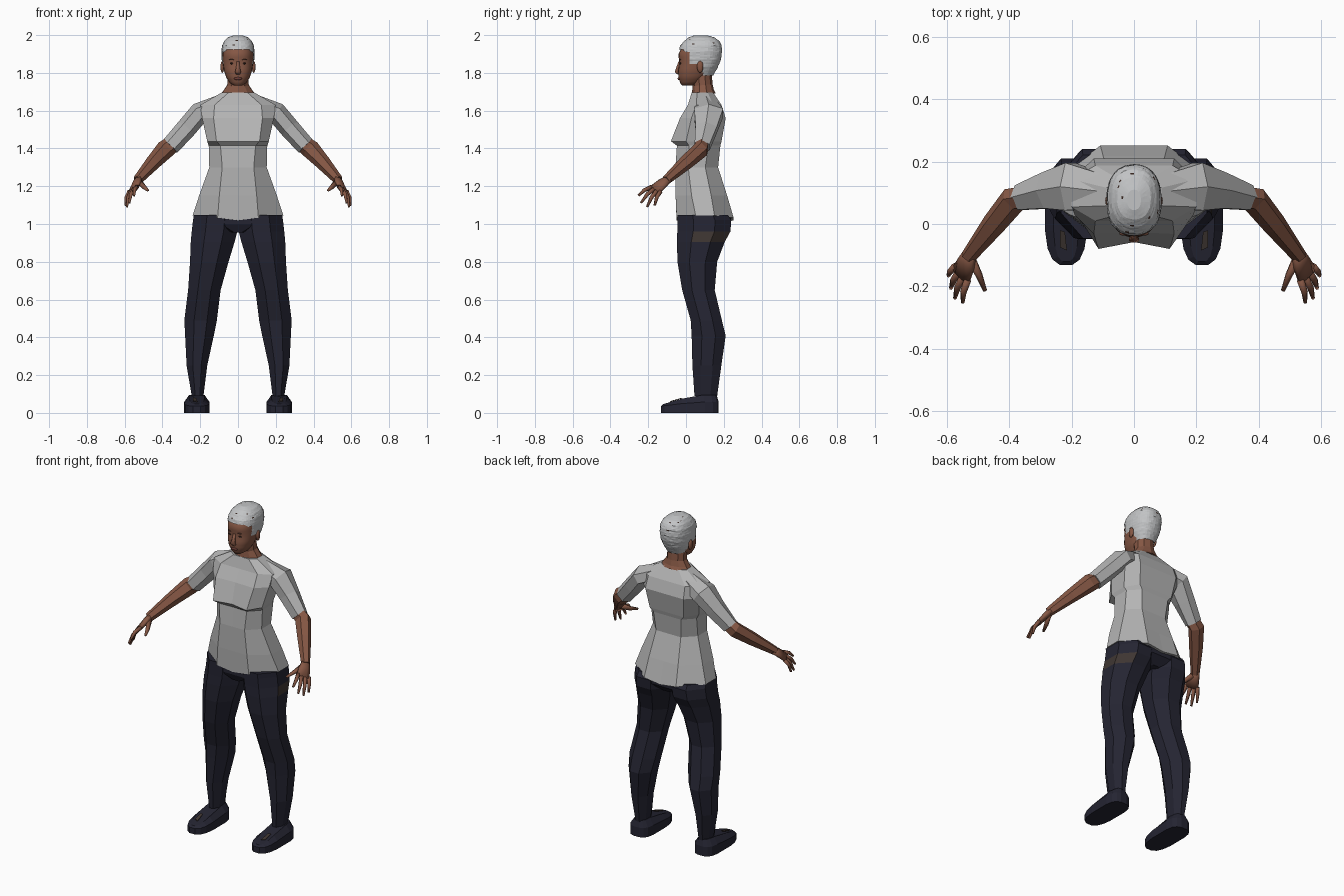
import bpy, bmesh, math, random
from mathutils import Vector

if "Cube" in bpy.data.objects:
    bpy.data.objects.remove(bpy.data.objects["Cube"])

random.seed(3)


def material(name, rgb):
    m = bpy.data.materials.new(name)
    m.diffuse_color = (*rgb, 1)
    m.use_nodes = True
    m.node_tree.nodes["Principled BSDF"].inputs["Base Color"].default_value = m.diffuse_color
    return m


SHIRT = material("shirt_grey", (0.46, 0.46, 0.46))
HAIR = material("hair_grey", (0.54, 0.55, 0.56))
SKIN = material("skin_brown", (0.235, 0.095, 0.058))
NAVY = material("trouser_navy", (0.018, 0.018, 0.032))
DARK = material("dark_brown", (0.035, 0.017, 0.012))
LIP = material("lip_brown", (0.16, 0.05, 0.04))
BROW = material("brow_brown", (0.1, 0.042, 0.028))
PATCH = material("patch_brown", (0.05, 0.037, 0.032))


def loft(name, rings, mats, smooth=False, mirror=False, rule=None, drop=None):
    """Skin a list of equal-length point rings and cap both ends."""
    bm = bmesh.new()
    rows = [[bm.verts.new(p) for p in r] for r in rings]
    n = len(rows[0])
    for a, b in zip(rows, rows[1:]):
        for i in range(n):
            bm.faces.new((a[i], a[(i + 1) % n], b[(i + 1) % n], b[i]))
    bm.faces.new(rows[0])
    bm.faces.new(rows[-1])
    bmesh.ops.recalc_face_normals(bm, faces=bm.faces)
    bm.normal_update()
    if drop:
        gone = [f for f in bm.faces if drop(f.calc_center_median())]
        bmesh.ops.delete(bm, geom=gone, context='FACES')
    for f in bm.faces:
        f.smooth = smooth
        if rule and rule(f):
            f.material_index = 1
    me = bpy.data.meshes.new(name)
    bm.to_mesh(me)
    bm.free()
    for m in mats:
        me.materials.append(m)
    ob = bpy.data.objects.new(name, me)
    bpy.context.collection.objects.link(ob)
    if mirror:
        mod = ob.modifiers.new("mirror", 'MIRROR')
        mod.use_mirror_merge = False
    return ob


def section(z, x0, x1, y0, y1, c=0.5, dent=0.0, side=0.5):
    """Chamfered rectangle with centre points front and back."""
    cx, cy, hx, hy = (x0 + x1) / 2, (y0 + y1) / 2, (x1 - x0) / 2, (y1 - y0) / 2
    shape = [(1, -side), (1, side), (c, 1), (0, 1), (-c, 1),
             (-1, side), (-1, -side), (-c, -1), (0, -1), (c, -1)]
    pts = [Vector((cx + a * hx, cy + b * hy, z)) for a, b in shape]
    pts[8].y += dent
    return pts


def tube(name, path, mat, side=(0, 1, 0), n=6, **kw):
    """Path of (point, half width along side, half thickness)."""
    pts = [Vector(p[0]) for p in path]
    rings = []
    for i, (p, (_, a, b)) in enumerate(zip(pts, path)):
        d = (pts[min(i + 1, len(pts) - 1)] - pts[max(i - 1, 0)]).normalized()
        s = Vector(side)
        s = (s - d * s.dot(d)).normalized()
        u = d.cross(s)
        rings.append([p + s * a * math.cos(t) + u * b * math.sin(t)
                      for t in (2 * math.pi * (k + 0.5) / n for k in range(n))])
    return loft(name, rings, [mat], **kw)


def skull(table, steps, n=24, e=0.85, rough=0.0):
    """Rounded rings interpolated from rows of (z, half width, front, back)."""
    rings = []
    for k in range(steps + 1):
        t = k / steps * (len(table) - 1)
        i = min(int(t), len(table) - 2)
        z, w, f, b = (p + (q - p) * (t - i) for p, q in zip(table[i], table[i + 1]))
        ring = []
        for j in range(n):
            a = 2 * math.pi * j / n
            ca, sa = math.cos(a), math.sin(a)
            r = 1 + random.uniform(-rough, rough)
            ring.append(Vector((w * r * math.copysign(abs(ca) ** e, ca),
                                (f + b) / 2 + (b - f) / 2 * r * math.copysign(abs(sa) ** e, sa), z)))
        rings.append(ring)
    return rings


def ball(name, loc, scale, mat, mirror=False):
    table = [(loc[2] + scale[2] * math.sin(a), scale[0] * math.cos(a),
              loc[1] - scale[1] * math.cos(a), loc[1] + scale[1] * math.cos(a))
             for a in (math.radians(d) for d in (-85, -50, -18, 18, 50, 85))]
    rings = skull(table, 5, 10, 1)
    for r in rings:
        for p in r:
            p.x += loc[0]
    return loft(name, rings, [mat], smooth=True, mirror=mirror)


# shirt body: rows of z, half width, front, back, front width, front dent, side depth
shirt_rows = [(1.045, .24, -.05, .252, .45, 0, .33), (1.15, .206, -.055, .218, .48, 0, .38),
              (1.30, .152, -.056, .17, .55, 0, .4), (1.415, .155, -.048, .182, .6, .004, .45),
              (1.438, .163, -.08, .188, .7, .022, .4), (1.56, .19, -.032, .21, .68, .006, .5),
              (1.63, .2, .01, .188, .62, 0, .5), (1.695, .088, .03, .145, .58, 0, .5)]
rings = [section(z, -w, w, f, b, c, d, s) for z, w, f, b, c, d, s in shirt_rows]
for p in rings[0]:
    if abs(p.x) < .2:
        p.z -= .012 if abs(p.x) > .01 else .026
loft("shirt", rings, [SHIRT])

# short sleeves
tube("sleeves", [((.09, .105, 1.635), .06, .05), ((.205, .12, 1.588), .088, .056),
                 ((.275, .107, 1.505), .066, .054), ((.36, .085, 1.41), .046, .05)],
     SHIRT, mirror=True)

# pelvis and legs of the trousers
loft("pelvis", [section(1.05, -.225, .225, -.045, .24, .42, 0, .3),
                section(1.0, -.2, .2, -.044, .235, .45, 0, .3),
                section(.955, -.04, .04, -.02, .19)], [NAVY])
leg_rows = [(1.048, .0, .234, -.046, .222), (1.02, .0, .238, -.046, .24), (.96, .004, .245, -.046, .235),
            (.905, .018, .25, -.048, .205), (.80, .05, .254, -.045, .165),
            (.65, .092, .264, -.02, .152), (.49, .112, .284, .025, .19),
            (.41, .128, .28, .03, .21), (.25, .163, .272, .034, .187), (.09, .183, .245, .045, .165)]
for name, flip, mats in (("right_trouser_leg", 1, [NAVY, PATCH]), ("left_trouser_leg", -1, [NAVY])):
    rings = [section(*r, c=.4, side=.4) for r in leg_rows]
    for r in rings:
        for p in r:
            p.x *= flip
    # worn patch on one hip
    loft(name, rings, mats, rule=lambda f: f.normal.x > .3 and f.normal.y > -.2
         and f.calc_center_median().x > .1 and .91 < f.calc_center_median().z < .95)


# shoes: flat sole rising in a straight wedge from the toe to the instep
def shoe_ring(wide, long, base, rise):
    ring = []
    for i in range(16):
        a = 2 * math.pi * (i + .5) / 16
        ca, sa = math.cos(a), math.sin(a)
        y = .02 + .154 * long * math.copysign(abs(sa) ** (.75 if sa < 0 else .4), sa)
        t = min(max((y + .13) / .18, 0), 1)
        ring.append(Vector((.218 + .068 * wide * math.copysign(abs(ca) ** .75, ca), y, base + rise * t)))
    return ring


loft("shoes", [shoe_ring(1, 1, 0, 0), shoe_ring(1, 1, .036, .022),
               shoe_ring(.6, .93, .044, .052)], [NAVY], mirror=True)
plate = [Vector((x, y, .045 + .052 * (y + .13) / .18))
         for x, y in ((.215, -.085), (.238, -.075), (.238, -.02), (.222, -.025))]
loft("shoe_patches", [plate, [p + Vector((0, 0, .004)) for p in plate]], [PATCH], mirror=True)

# bare forearms
tube("forearms", [((.345, .086, 1.425), .04, .045), ((.385, .08, 1.395), .042, .05),
                  ((.45, .0, 1.325), .038, .04), ((.532, -.105, 1.232), .024, .026)],
     SKIN, mirror=True)

# hands
across = Vector((.05, .055, -.03))
tube("palms", [((.525, -.09, 1.242), .022, .02), ((.538, -.125, 1.215), .034, .018),
               ((.556, -.165, 1.18), .042, .013)], SKIN, side=across, n=8, smooth=True, mirror=True)
fingers = {"index": (-.8, (.55, -.252, 1.15)), "middle": (-.27, (.575, -.238, 1.112)),
           "ring": (.27, (.588, -.206, 1.09)), "little": (.8, (.596, -.166, 1.098))}
for name, (k, tip) in fingers.items():
    root = Vector((.554, -.157, 1.186)) + across.normalized() * .04 * k
    tip = Vector(tip)
    mid = root.lerp(tip, .5) + Vector((.006, -.004, .006))
    tube(name + "_fingers", [(root, .012, .012), (mid, .0105, .0105), (tip, .006, .006)],
         SKIN, side=across, smooth=True, mirror=True)
tube("thumbs", [((.522, -.115, 1.222), .016, .016), ((.497, -.165, 1.195), .012, .012),
                ((.478, -.214, 1.178), .007, .007)], SKIN, side=(1, 0, 0), smooth=True, mirror=True)

# neck and head
tube("neck", [((0, .092, 1.685), .096, .066), ((0, .09, 1.704), .082, .058),
              ((0, .088, 1.735), .06, .053), ((0, .08, 1.81), .056, .055)],
     SKIN, side=(1, 0, 0), n=10)
face = [(1.733, .022, -.02, .03), (1.745, .042, -.03, .07), (1.775, .062, -.04, .105),
        (1.81, .074, -.042, .13), (1.85, .08, -.036, .155), (1.90, .081, -.04, .172),
        (1.94, .076, -.02, .17), (1.975, .05, .02, .14)]
loft("head", skull(face, 21), [SKIN], smooth=True)

# cropped hair shell with a few dark flecks, open over the face and around the ears
crop = [(1.785, .058, -.02, .143), (1.83, .078, -.035, .168), (1.87, .086, -.04, .184),
        (1.91, .088, -.042, .191), (1.945, .084, -.03, .189), (1.97, .072, -.008, .175),
        (1.988, .054, .015, .15), (1.999, .022, .045, .11)]
loft("hair", skull(crop, 35, 44, rough=.014), [HAIR, DARK],
     drop=lambda c: not (c.z > 1.925 - .6 * max(abs(c.x) - .05, 0) or (c.z > 1.85 and c.y > .025)
                         or (c.z > 1.785 and c.y > .088)),
     rule=lambda f: f.calc_center_median().z > 1.94 and len(f.verts) == 4 and random.random() < .02)

# facial features and ears
tube("nose", [((0, -.034, 1.86), .008, .006), ((0, -.044, 1.825), .011, .009),
              ((0, -.05, 1.806), .017, .011), ((0, -.038, 1.796), .013, .008)],
     SKIN, side=(1, 0, 0), n=8, smooth=True)
ball("eyes", (.032, -.029, 1.85), (.012, .006, .005), DARK, mirror=True)
ball("eyebrows", (.033, -.0315, 1.87), (.015, .006, .003), BROW, mirror=True)
ball("lips", (0, -.037, 1.77), (.023, .008, .008), LIP)
ball("ears", (.083, .075, 1.832), (.01, .018, .032), SKIN, mirror=True)
